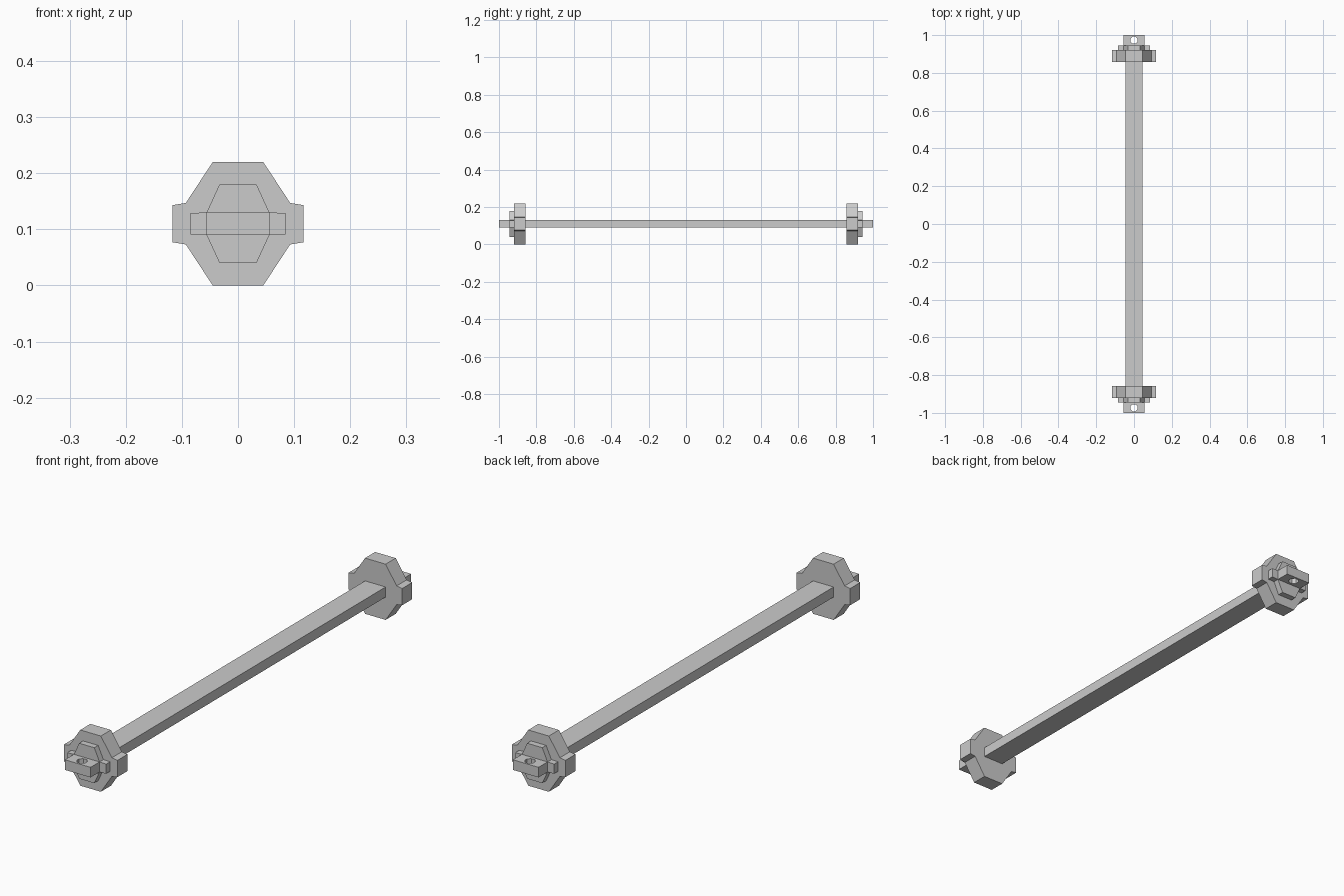
import bpy, bmesh, math

if "Cube" in bpy.data.objects:
    bpy.data.objects.remove(bpy.data.objects["Cube"])

CZ = 0.11  # height of the bar axis


def prism(name, outline, y0, y1):
    """Extrude an x-z outline along y."""
    bm = bmesh.new()
    face = bm.faces.new([bm.verts.new((x, y0, CZ + z)) for x, z in outline])
    ext = bmesh.ops.extrude_face_region(bm, geom=[face])
    for v in ext["geom"]:
        if isinstance(v, bmesh.types.BMVert):
            v.co.y = y1
    bmesh.ops.recalc_face_normals(bm, faces=bm.faces)
    me = bpy.data.meshes.new(name)
    bm.to_mesh(me)
    bm.free()
    ob = bpy.data.objects.new(name, me)
    bpy.context.collection.objects.link(ob)
    return ob


def symmetric(quarter):
    """Complete a quarter outline (top to side) on all four sides."""
    right = quarter + [(x, -z) for x, z in reversed(quarter)]
    return right + [(-x, -z) for x, z in right]


def mirror_y(ob):
    mod = ob.modifiers.new("both_ends", "MIRROR")
    mod.use_axis = (False, True, False)


# Long flat bar
prism("bar", symmetric([(0.045, 0.02)]), -0.87, 0.87)

# Weight plates with side lugs
mirror_y(prism("large_plate", symmetric(
    [(0.045, 0.11), (0.093, 0.037), (0.117, 0.033)]), -0.92, -0.857))
mirror_y(prism("small_plate", symmetric(
    [(0.033, 0.07), (0.056, 0.02), (0.085, 0.019)]), -0.944, -0.915))

# End tabs with a vertical pin hole
tab = prism("end_tab", symmetric([(0.056, 0.02)]), -1.0, -0.94)
bpy.ops.mesh.primitive_cylinder_add(vertices=8, radius=0.02, depth=0.2,
                                    location=(0, -0.973, CZ),
                                    rotation=(0, 0, math.pi / 8))
cutter = bpy.context.object
cutter.name = "pin_hole_cutter"
cutter.hide_render = True
cutter.hide_set(True)
cut = tab.modifiers.new("pin_hole", "BOOLEAN")
cut.operation = "DIFFERENCE"
cut.solver = "EXACT"
cut.object = cutter
mirror_y(tab)
